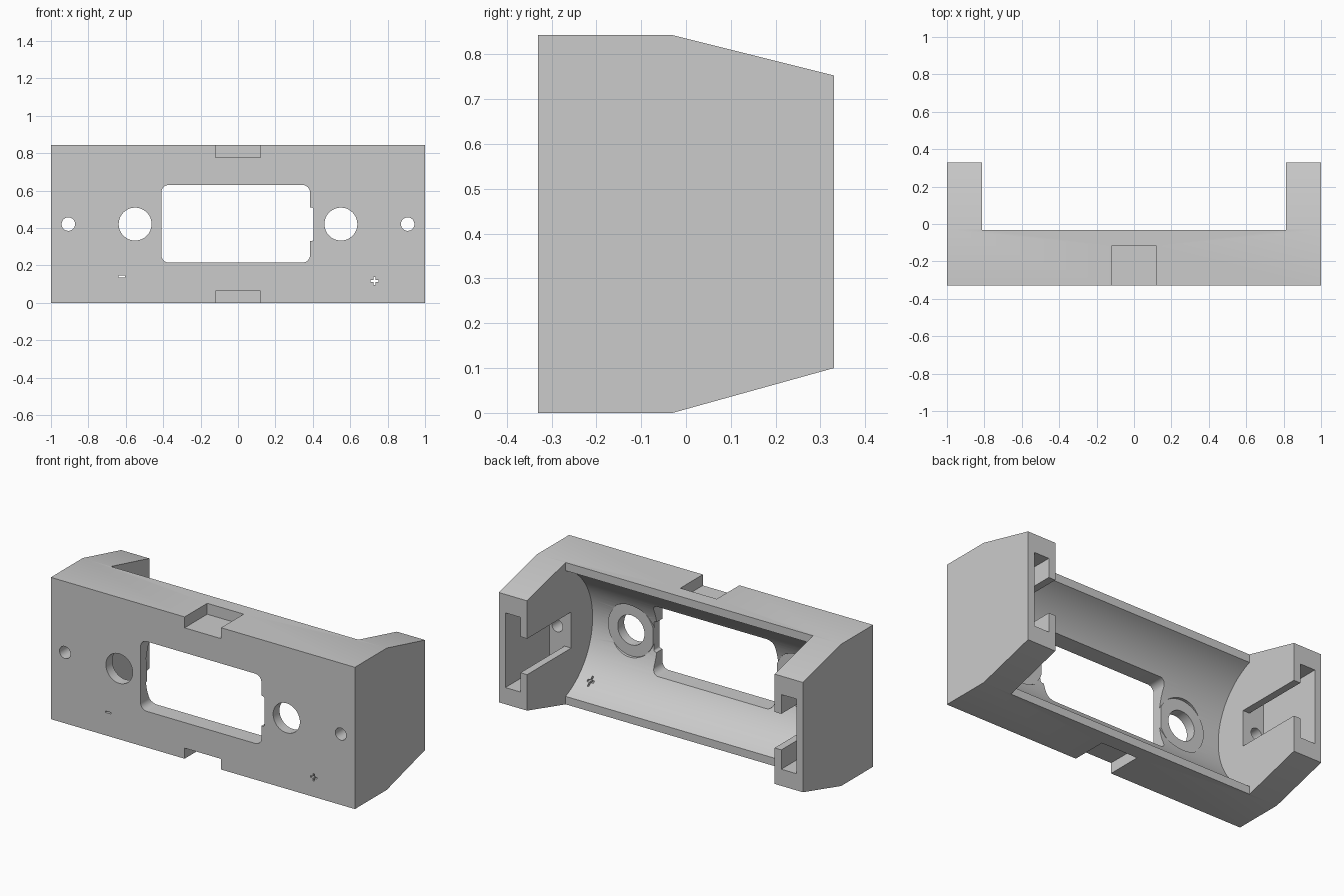
import bpy, bmesh, math
from mathutils import Matrix, Vector

cube = bpy.data.objects.get("Cube")
if cube:
    bpy.data.objects.remove(cube, do_unlink=True)

grey = bpy.data.materials.new("matte grey plastic")
grey.use_nodes = True
colour = (0.6, 0.6, 0.6, 1)
grey.diffuse_color = colour
grey.node_tree.nodes["Principled BSDF"].inputs["Base Color"].default_value = colour
MID = 0.421  # height of the cell axis


def make(name, bm):
    bmesh.ops.recalc_face_normals(bm, faces=bm.faces)
    mesh = bpy.data.meshes.new(name)
    bm.to_mesh(mesh)
    bm.free()
    mesh.materials.append(grey)
    ob = bpy.data.objects.new(name, mesh)
    bpy.context.collection.objects.link(ob)
    return ob


def prism(name, profile, half):
    """Extrude a y, z outline along x from -half to half."""
    bm = bmesh.new()
    face = bm.faces.new([bm.verts.new((-half, y, z)) for y, z in profile])
    side = bmesh.ops.extrude_face_region(bm, geom=[face])
    moved = [v for v in side["geom"] if isinstance(v, bmesh.types.BMVert)]
    bmesh.ops.translate(bm, vec=(2 * half, 0, 0), verts=moved)
    return make(name, bm)


def box(name, x0, x1, y0, y1, z0, z1, radius=0):
    bm = bmesh.new()
    bmesh.ops.create_cube(bm, size=1)
    size, mid = Vector((x1 - x0, y1 - y0, z1 - z0)), Vector((x0 + x1, y0 + y1, z0 + z1)) / 2
    for v in bm.verts:
        v.co = v.co * size + mid
    if radius:  # round the edges that run front to back
        edges = [e for e in bm.edges if abs(e.verts[0].co.y - e.verts[1].co.y) > 0.01]
        bmesh.ops.bevel(bm, geom=edges, offset=radius, segments=6, profile=0.5, affect='EDGES')
    return make(name, bm)


def cylinder(name, r, y0, y1, x):
    """Front-to-back cylinder at the cell axis height."""
    bm = bmesh.new()
    bmesh.ops.create_cone(bm, cap_ends=True, segments=48, radius1=r, radius2=r, depth=y1 - y0)
    spin = Matrix.Rotation(math.pi / 2, 4, 'X')
    bm.transform(Matrix.Translation((x, (y0 + y1) / 2, MID)) @ spin)
    return make(name, bm)


def combine(tool, operation='DIFFERENCE'):
    mod = body.modifiers.new("combine", 'BOOLEAN')
    mod.operation, mod.object, mod.solver = operation, tool, 'EXACT'
    graph = bpy.context.evaluated_depsgraph_get()
    mesh = bpy.data.meshes.new_from_object(body.evaluated_get(graph))
    body.modifiers.clear()
    body.data = mesh
    bpy.data.objects.remove(tool, do_unlink=True)


# Solid block with sloped rear shoulders
body = prism("battery_holder_body",
             [(-0.33, 0), (-0.03, 0), (0.33, 0.1), (0.33, 0.753), (-0.03, 0.843), (-0.33, 0.843)], 1)

# Open rear bay and round cell trough, cut as one outline
R, AXIS_Y, BAY_Y, STEPS = 0.402, 0.117, -0.031, 48
reach = math.acos((AXIS_Y - BAY_Y) / R)
angles = [reach - 2 * reach * i / STEPS for i in range(STEPS + 1)]
arc = [(AXIS_Y - R * math.cos(a), MID + R * math.sin(a)) for a in angles]
combine(prism("bay", arc + [(BAY_Y, -0.2), (0.6, -0.2), (0.6, 1.1), (BAY_Y, 1.1)], 0.814))

# Flat seats around the two large holes
for x in (-0.55, 0.55):
    combine(cylinder("seat_face", 0.155, -0.272, -0.1, x))
    combine(cylinder("seat", 0.152, -0.31, -0.27, x), 'UNION')
    combine(cylinder("large_hole", 0.088, -0.5, -0.1, x))

# Front window with its side tab
combine(box("window", -0.41, 0.385, -0.5, -0.1, 0.215, 0.63, 0.04))
combine(box("window_tab", 0.3, 0.405, -0.52, -0.09, 0.33, 0.51, 0.012))

# Contact slots, their inner openings and the wire holes in both ends
for s in (-1, 1):
    for name, a, b, y, half in (("opening", 0.78, 0.9, -0.084, 0.107), ("slot", 0.858, 0.957, -0.086, 0.222)):
        x0, x1 = sorted((s * a, s * b))
        combine(box(name, x0, x1, y, 0.5, MID - half, MID + half))
    combine(cylinder("wire_hole", 0.036, -0.5, 0, s * 0.907))

# Strap notches above and below
for z0, z1 in ((0.778, 1), (-0.2, 0.063)):
    combine(box("notch", -0.12, 0.12, -0.5, -0.118, z0, z1))

# Polarity marks cut through the front
combine(box("minus", -0.64, -0.605, -0.5, -0.025, 0.136, 0.145))
combine(box("plus_bar", 0.708, 0.75, -0.5, -0.025, 0.111, 0.121))
combine(box("plus_post", 0.724, 0.734, -0.52, -0.022, 0.095, 0.137))

bpy.ops.object.select_all(action='DESELECT')
body.select_set(True)
bpy.context.view_layer.objects.active = body
bpy.ops.object.shade_smooth_by_angle(angle=math.radians(25))
